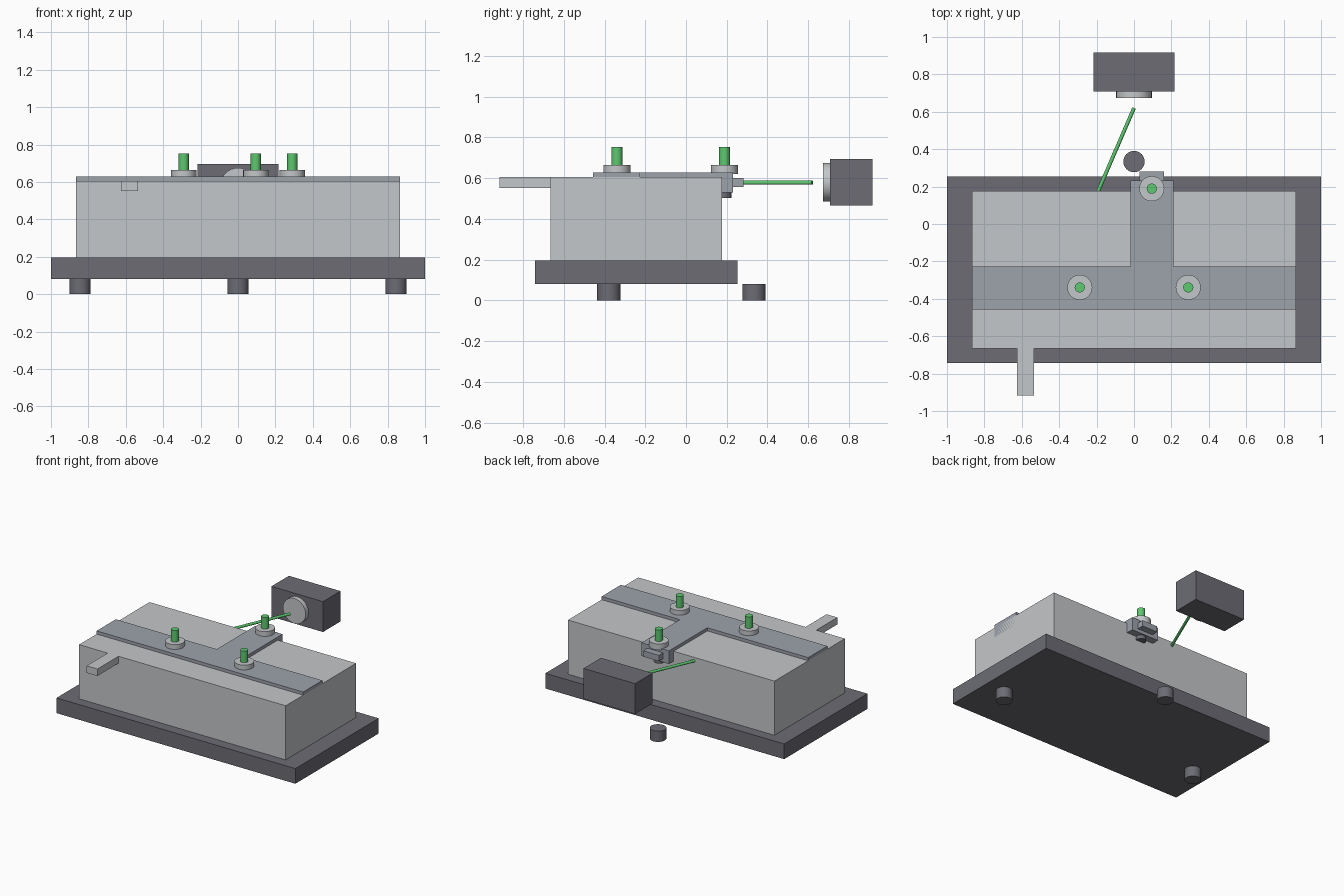
import bpy
from mathutils import Vector

if "Cube" in bpy.data.objects:
    bpy.data.objects.remove(bpy.data.objects["Cube"])


def material(name, rgb):
    m = bpy.data.materials.new(name)
    m.diffuse_color = (*rgb, 1)
    m.use_nodes = True
    m.node_tree.nodes["Principled BSDF"].inputs["Base Color"].default_value = m.diffuse_color
    return m


DARK = material("dark grey", (0.15, 0.15, 0.175))
LIGHT = material("light grey", (0.55, 0.57, 0.585))
STEEL = material("blue grey", (0.34, 0.36, 0.41))
GREEN = material("green", (0.11, 0.58, 0.16))


def finish(name, mat):
    o = bpy.context.object
    o.name = name
    o.data.materials.append(mat)
    return o


def box(name, mat, x, y, z):
    """Box from its (min, max) range on each axis."""
    bpy.ops.mesh.primitive_cube_add(size=1, location=[sum(r) / 2 for r in (x, y, z)])
    o = finish(name, mat)
    o.scale = [r[1] - r[0] for r in (x, y, z)]
    bpy.ops.object.transform_apply(location=False, rotation=False, scale=True)
    return o


def rod(name, mat, start, end, radius):
    """Smooth cylinder between two points."""
    a, b = Vector(start), Vector(end)
    bpy.ops.mesh.primitive_cylinder_add(vertices=32, radius=radius,
                                        depth=(b - a).length, location=(a + b) / 2)
    o = finish(name, mat)
    o.rotation_euler = (b - a).to_track_quat('Z', 'Y').to_euler()
    bpy.ops.object.shade_smooth_by_angle()
    return o


# Base slab, main block and front arm
box("base", DARK, (-1, 1), (-0.742, 0.254), (0.08, 0.195))
box("body", LIGHT, (-0.865, 0.865), (-0.665, 0.177), (0.195, 0.605))
box("front_arm", LIGHT, (-0.625, -0.535), (-0.917, -0.66), (0.552, 0.605))

# Three feet
for i, (x, y) in enumerate([(-0.845, -0.379), (0.845, -0.379), (0, 0.334)]):
    rod(f"foot_{i}", DARK, (x, y, 0), (x, y, 0.081), 0.057)

# T-shaped plate let into the top of the block: one extruded outline
outline = [(-0.865, -0.456), (0.865, -0.456), (0.865, -0.226), (0.21, -0.226),
           (0.21, 0.232), (-0.02, 0.232), (-0.02, -0.226), (-0.865, -0.226)]
n = len(outline)
verts = [(x, y, z) for z in (0.53, 0.629) for x, y in outline]
faces = [list(range(n))[::-1], list(range(n, 2 * n))]
faces += [[i, (i + 1) % n, (i + 1) % n + n, i + n] for i in range(n)]
mesh = bpy.data.meshes.new("t_plate")
mesh.from_pydata(verts, [], faces)
mesh.materials.append(STEEL)
bpy.context.collection.objects.link(bpy.data.objects.new("t_plate", mesh))

# Tab and knob on the overhanging end of the plate
box("end_tab", STEEL, (0.03, 0.16), (0.22, 0.282), (0.556, 0.601))
rod("lower_knob", DARK, (0.095, 0.186, 0.502), (0.095, 0.186, 0.54), 0.037)

# Adjusting screws with washers
for i, (x, y) in enumerate([(-0.29, -0.339), (0.29, -0.339), (0.095, 0.189)]):
    rod(f"washer_{i}", LIGHT, (x, y, 0.62), (x, y, 0.665), 0.067)
    rod(f"screw_{i}", GREEN, (x, y, 0.66), (x, y, 0.752), 0.027)

# Sensor unit with round lens, and the beam leading to the block
box("sensor_box", DARK, (-0.216, 0.216), (0.708, 0.917), (0.465, 0.695))
rod("lens", LIGHT, (0, 0.673, 0.58), (0, 0.72, 0.58), 0.095)
rod("beam", GREEN, (-0.192, 0.175, 0.578), (0, 0.62, 0.578), 0.01)
